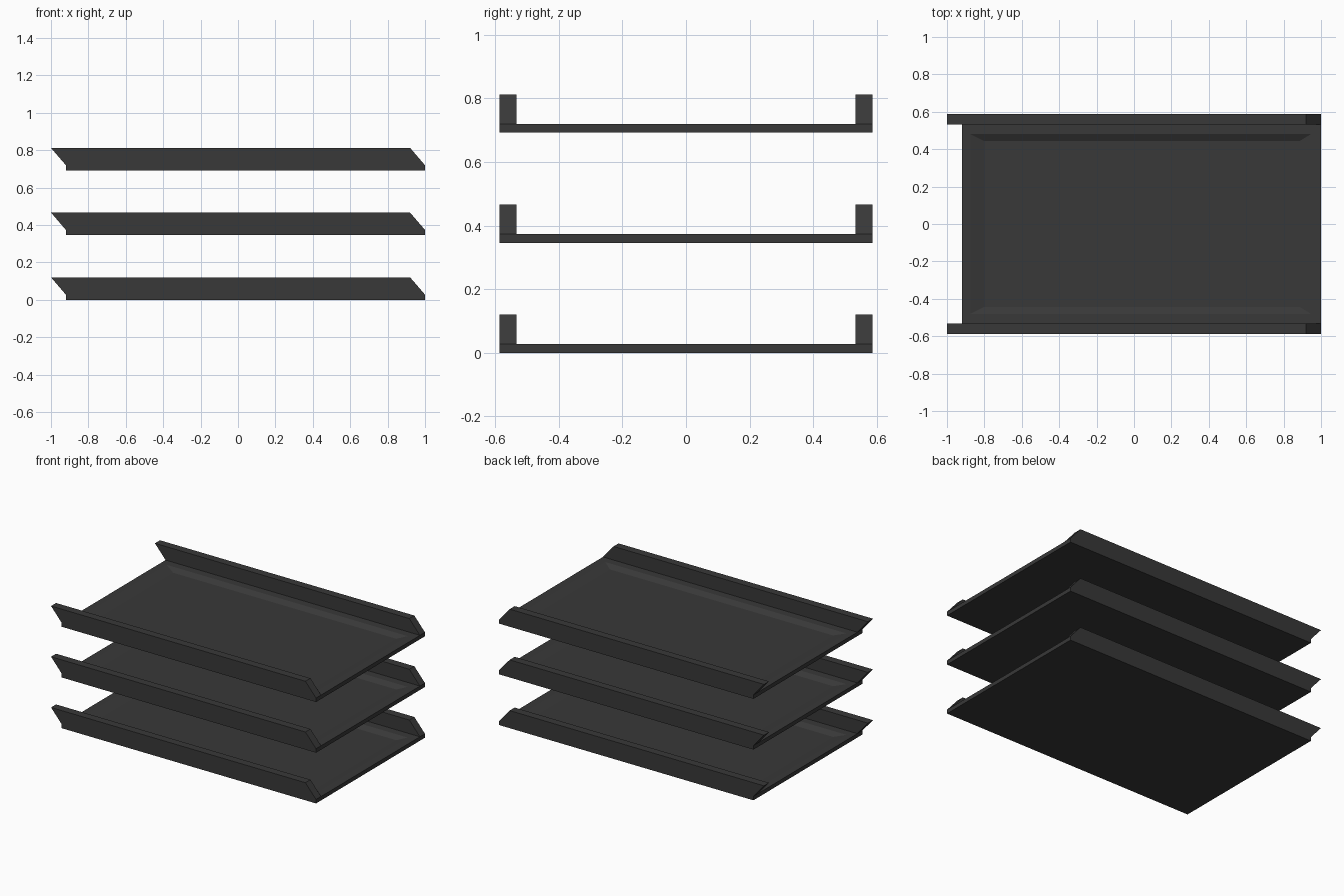
import bpy, bmesh

if "Cube" in bpy.data.objects:
    bpy.data.objects.remove(bpy.data.objects["Cube"])

W, RAIL = 0.587, 0.533      # outer and inner half width
FLOOR, TOP = 0.027, 0.12    # floor thickness, rail height
DEPTH = 0.02                # recess depth

mat = bpy.data.materials.new("dark_plastic")
mat.diffuse_color = (0.04, 0.04, 0.04, 1)
mat.use_nodes = True
mat.node_tree.nodes["Principled BSDF"].inputs["Base Color"].default_value = mat.diffuse_color

# U-shaped cross-section (y, z)
profile = [(-W, 0), (W, 0), (W, FLOOR), (W, TOP), (RAIL, TOP), (RAIL, FLOOR),
           (-RAIL, FLOOR), (-RAIL, TOP), (-W, TOP), (-W, FLOOR)]


def tray_mesh():
    bm = bmesh.new()
    # rail tops lean towards -x at both ends
    left = [bm.verts.new((-1 if z == TOP else -0.92, y, z)) for y, z in profile]
    right = [bm.verts.new((0.92 if z == TOP else 1, y, z)) for y, z in profile]

    # Lengthwise walls, leaving the floor top open
    for i in range(10):
        if i != 5:
            j = (i + 1) % 10
            bm.faces.new((left[i], left[j], right[j], right[i]))
    # End faces
    for end in (left, right):
        for idx in ((0, 1, 2, 5, 6, 9), (2, 3, 4, 5), (6, 7, 8, 9)):
            bm.faces.new([end[i] for i in idx])

    # Floor border, sloped recess walls and recess bottom
    def ring(x0, x1, y, z):
        return [bm.verts.new(p) for p in
                ((x0, y, z), (x1, y, z), (x1, -y, z), (x0, -y, z))]

    rings = [[left[5], right[5], right[6], left[6]],
             ring(-0.875, 0.945, 0.48, FLOOR),
             ring(-0.80, 0.885, 0.443, FLOOR - DEPTH)]
    for a, b in zip(rings, rings[1:]):
        for i in range(4):
            j = (i + 1) % 4
            bm.faces.new((a[i], a[j], b[j], b[i]))
    bm.faces.new(rings[-1])

    bmesh.ops.recalc_face_normals(bm, faces=bm.faces)
    me = bpy.data.meshes.new("tray")
    bm.to_mesh(me)
    bm.free()
    me.materials.append(mat)
    return me


# Three stacked trays
mesh = tray_mesh()
for name, z in (("bottom_tray", 0), ("middle_tray", 0.346), ("top_tray", 0.692)):
    ob = bpy.data.objects.new(name, mesh)
    ob.location.z = z
    bpy.context.collection.objects.link(ob)
